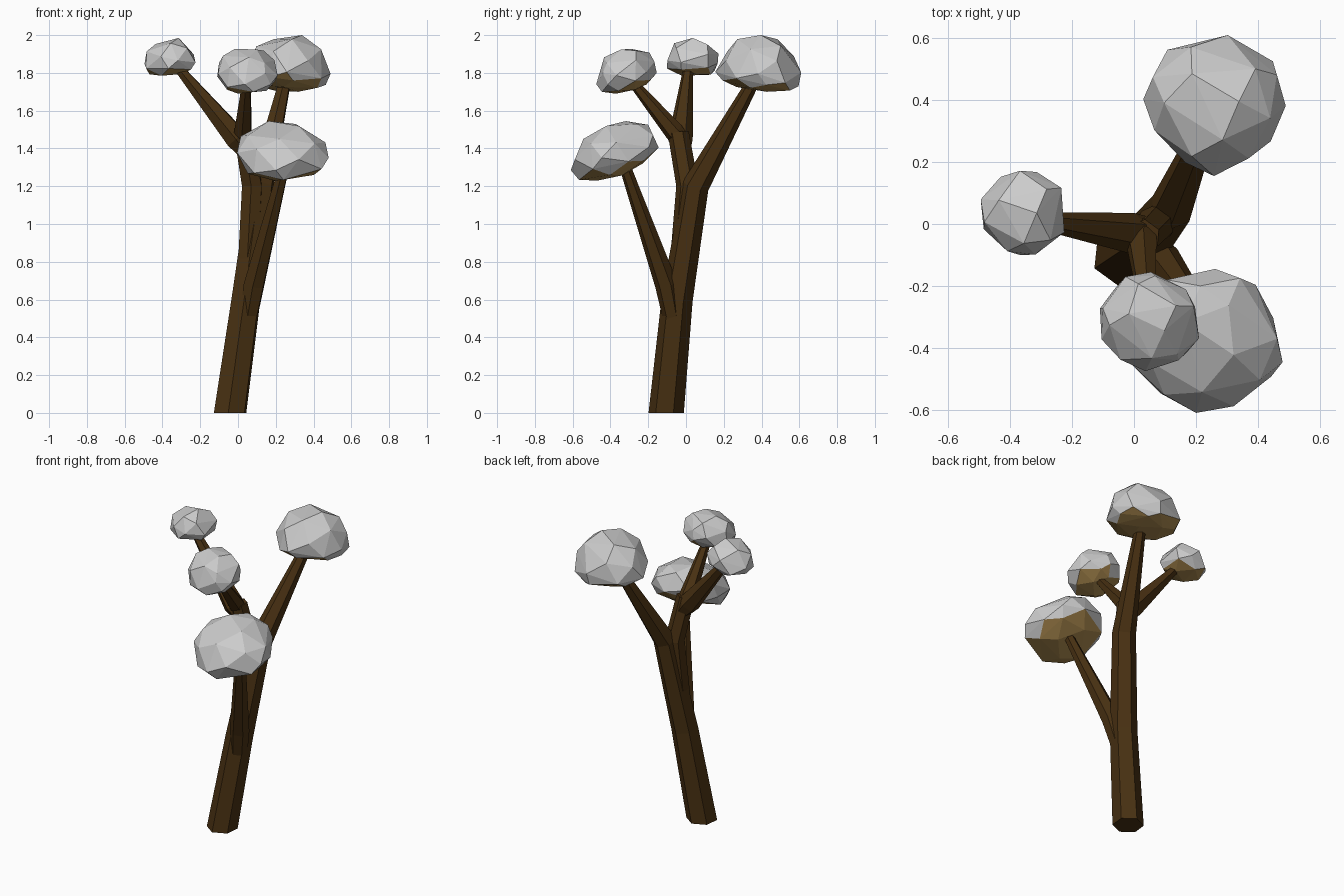
import bpy, bmesh, math, random
from mathutils import Vector

if "Cube" in bpy.data.objects:
    bpy.data.objects.remove(bpy.data.objects["Cube"])


def material(name, color):
    m = bpy.data.materials.new(name)
    m.diffuse_color = (*color, 1)
    m.use_nodes = True
    m.node_tree.nodes["Principled BSDF"].inputs["Base Color"].default_value = m.diffuse_color
    return m


bark = material("bark", (0.065, 0.03, 0.006))
tan = material("crown_underside", (0.42, 0.26, 0.08))
grey = material("crown_top", (0.8, 0.8, 0.8))
UP = Vector((0, 0, 1))


def finish(name, bm, mats):
    me = bpy.data.meshes.new(name)
    bm.to_mesh(me)
    bm.free()
    for m in mats:
        me.materials.append(m)
    bpy.context.collection.objects.link(bpy.data.objects.new(name, me))


def limb(name, path, sides=6):
    """Tapered faceted tube through (x, y, z, radius) points."""
    bm = bmesh.new()
    pts = [Vector(p[:3]) for p in path]
    rings = []
    for i, p in enumerate(pts):
        d = (pts[min(i + 1, len(pts) - 1)] - pts[max(i - 1, 0)]).normalized()
        if p.z == 0:
            d = UP  # flat foot on the ground
        q = UP.rotation_difference(d)
        ring = []
        for k in range(sides):
            a = 2 * math.pi * (k + 0.4) / sides
            off = Vector((math.cos(a), math.sin(a), 0)) * path[i][3]
            ring.append(bm.verts.new(p + q @ off))
        rings.append(ring)
    for a, b in zip(rings, rings[1:]):
        for k in range(sides):
            n = (k + 1) % sides
            bm.faces.new((a[k], a[n], b[n], b[k]))
    bm.faces.new(rings[0][::-1])
    bm.faces.new(rings[-1])
    finish(name, bm, [bark])


def crown(name, lo, hi, normal, top, under, seed, n=30):
    """Irregular faceted dome with a shallow tan underside, fitted to box lo..hi."""
    rnd = random.Random(seed)
    axis = Vector(normal).normalized()
    q = UP.rotation_difference(axis)
    bm = bmesh.new()
    for i in range(n):
        z = 1 - 2 * (i + 0.5) / n
        a = i * 2.39996 + rnd.uniform(-0.25, 0.25)
        r = (1 - z * z) ** 0.42
        v = Vector((r * math.cos(a), r * math.sin(a), z)) * rnd.uniform(0.96, 1.04)
        v.z *= top if z > 0 else under
        bm.verts.new(q @ v)
    bmesh.ops.convex_hull(bm, input=bm.verts[:])
    loose = [v for v in bm.verts if not v.link_faces]
    bmesh.ops.delete(bm, geom=loose, context='VERTS')
    for k in range(3):
        c = [v.co[k] for v in bm.verts]
        m, s = min(c), (hi[k] - lo[k]) / (max(c) - min(c))
        for v in bm.verts:
            v.co[k] = lo[k] + (v.co[k] - m) * s
    bmesh.ops.recalc_face_normals(bm, faces=bm.faces[:])
    for f in bm.faces:
        f.material_index = int(f.normal.dot(axis) < -0.75)
    finish(name, bm, [grey, tan])


# trunk, running on into the rear branch
limb("trunk", [(-0.042, -0.105, 0, 0.094), (0.042, -0.047, 0.6, 0.083),
               (0.12, 0.05, 1.2, 0.072), (0.25, 0.36, 1.76, 0.033)])
# second stem leaning out of the trunk, with two forks
limb("upper_stem", [(0.04, -0.05, 0.5, 0.06), (0.076, 0.008, 1.2, 0.06),
                    (0.03, -0.04, 1.48, 0.056)])
limb("left_branch", [(0.06, -0.02, 1.36, 0.04), (-0.005, -0.03, 1.45, 0.066),
                     (-0.335, 0.015, 1.85, 0.024)])
limb("front_branch", [(0.03, -0.01, 1.43, 0.04), (0.025, -0.06, 1.485, 0.052),
                      (0.045, -0.29, 1.76, 0.024)])
# low branch on the front right
limb("low_branch", [(0.045, -0.06, 0.45, 0.05), (0.085, -0.105, 0.68, 0.06),
                    (0.245, -0.325, 1.31, 0.03)])

# leaf crowns
crown("rear_crown", (0.03, 0.155, 1.70), (0.49, 0.61, 2.0), (0.02, 0.1, 1), 0.8, 0.25, 3)
crown("low_crown", (-0.005, -0.61, 1.23), (0.48, -0.145, 1.545), (0.03, -0.25, 0.95), 0.55, 0.38, 8)
crown("front_crown", (-0.11, -0.475, 1.69), (0.21, -0.155, 1.927), (0, -0.2, 0.95), 0.75, 0.42, 7)
crown("left_crown", (-0.495, -0.1, 1.785), (-0.225, 0.172, 1.985), (-0.12, 0.02, 0.98), 0.75, 0.4, 11, 22)
